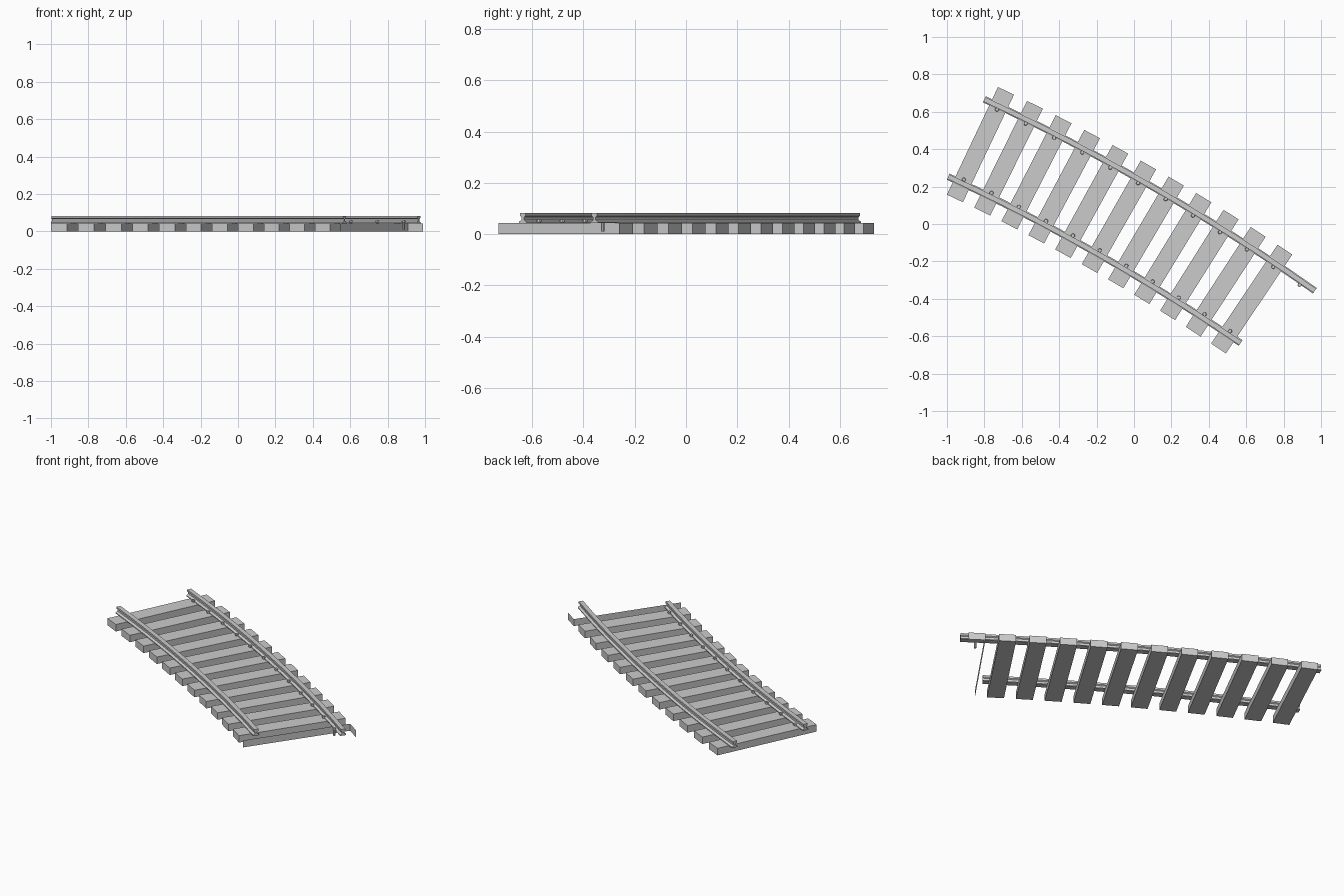
import bpy, bmesh, math
from mathutils import Vector

if "Cube" in bpy.data.objects:
    bpy.data.objects.remove(bpy.data.objects["Cube"])

# The track follows a gentle arc; position k = tie number
R, STEP, MID_ANGLE = 11.26, 0.85, 60.35
MID = Vector((-0.0805, 0.0385))
TIE_L, TIE_W, TIE_TOP = 0.637, 0.095, 0.043
GAUGE, SPIKE = 0.228, 0.207


def normal(k):
    a = math.radians(MID_ANGLE + (5 - k) * STEP)
    return Vector((math.cos(a), math.sin(a)))


CENTRE = MID - R * normal(5)


def at(k, off=0.0, along=0.0, z=0.0):
    """Point at tie k, offset across and along the track."""
    n = normal(k)
    p = CENTRE + (R + off) * n + along * Vector((n.y, -n.x))
    return (p.x, p.y, z)


def finish(bm, name, recalc=True):
    if recalc:
        bmesh.ops.recalc_face_normals(bm, faces=bm.faces)
    me = bpy.data.meshes.new(name)
    bm.to_mesh(me)
    bm.free()
    ob = bpy.data.objects.new(name, me)
    bpy.context.collection.objects.link(ob)
    return ob


def tie(k, partial=False):
    bm = bmesh.new()
    h, w = TIE_L / 2, TIE_W / 2
    corners = [(-h, -w), (h, -w), (h, w), (-h, w)]
    lo = [bm.verts.new(at(k, o, a, 0)) for o, a in corners]
    hi = [bm.verts.new(at(k, o, a, TIE_TOP)) for o, a in corners]
    # the end tie only has its near side and its outer end face
    for i in range(2 if partial else 4):
        j = (i + 1) % 4
        bm.faces.new((lo[i], lo[j], hi[j], hi[i]))
    if not partial:
        bm.faces.new(hi)
        bm.faces.new(lo[::-1])
    else:
        bmesh.ops.delete(bm, geom=[v for v in bm.verts if not v.link_faces], context='VERTS')
    finish(bm, "end_tie_faces" if partial else "tie")


def rail(name, off, cells):
    half = [(0.018, 0.043), (0.018, 0.048), (0.006, 0.055),
            (0.006, 0.066), (0.013, 0.071), (0.013, 0.082)]
    prof = half + [(-x, z) for x, z in reversed(half)]
    bm = bmesh.new()
    rings = [[bm.verts.new(at(c - 0.5, off + x, 0, z)) for x, z in prof]
             for c in range(cells + 1)]
    for a, b in zip(rings, rings[1:]):
        for i in range(len(prof)):
            j = (i + 1) % len(prof)
            bm.faces.new((a[i], a[j], b[j], b[i]))
    bm.faces.new(rings[0])
    bm.faces.new(rings[-1][::-1])
    finish(bm, name)


def spikes(name, off, count):
    bm = bmesh.new()
    for k in range(count):
        # shaft with a wider head, turned from one profile
        prof = [(0.007, 0.01), (0.007, 0.046), (0.011, 0.048), (0.009, 0.057)]
        rings = []
        for r, z in prof:
            rings.append([bm.verts.new(at(k, off + r * math.cos(t * math.pi / 4),
                                          r * math.sin(t * math.pi / 4), z)) for t in range(8)])
        for a, b in zip(rings, rings[1:]):
            for i in range(8):
                j = (i + 1) % 8
                bm.faces.new((a[i], a[j], b[j], b[i]))
        bm.faces.new(rings[-1])
        bm.faces.new(rings[0][::-1])
    finish(bm, name)


# Wooden ties, the last one open
for k in range(11):
    tie(k)
tie(11, partial=True)

# Rails: the outer one runs one tie further
rail("outer_rail", GAUGE, 12)
rail("inner_rail", -GAUGE, 11)

# Spikes on the inner edge of each rail
spikes("outer_rail_spikes", SPIKE, 12)
spikes("inner_rail_spikes", -SPIKE, 11)
